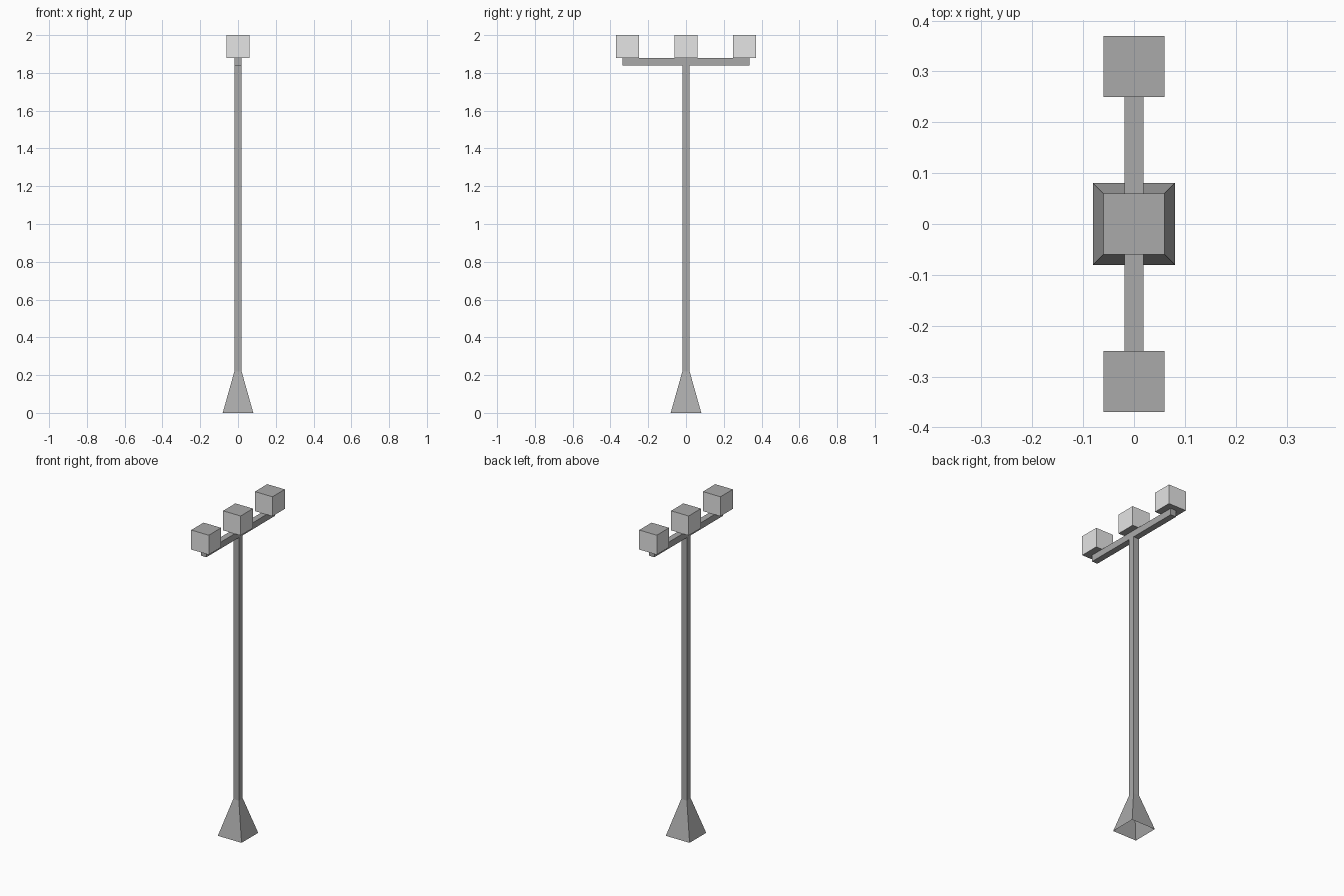
import bpy, bmesh

if "Cube" in bpy.data.objects:
    bpy.data.objects.remove(bpy.data.objects["Cube"])


def material(name, v):
    m = bpy.data.materials.new(name)
    m.diffuse_color = (v, v, v, 1)
    m.use_nodes = True
    m.node_tree.nodes["Principled BSDF"].inputs["Base Color"].default_value = m.diffuse_color
    return m


metal = material("grey metal", 0.40)
glass = material("pale lamp glass", 0.78)


def finish(name, bm, mats):
    me = bpy.data.meshes.new(name)
    bm.to_mesh(me)
    bm.free()
    for m in mats:
        me.materials.append(m)
    ob = bpy.data.objects.new(name, me)
    bpy.context.collection.objects.link(ob)


def box(name, size, centre, mats, side_index=0):
    bm = bmesh.new()
    bmesh.ops.create_cube(bm, size=1)
    bmesh.ops.scale(bm, vec=size, verts=bm.verts)
    bmesh.ops.translate(bm, vec=centre, verts=bm.verts)
    bm.normal_update()
    for f in bm.faces:
        if abs(f.normal.z) < 0.5:
            f.material_index = side_index
    finish(name, bm, mats)


# post: square tube flaring into a hollow pyramid foot, open underneath
bm = bmesh.new()
rings = []
for half, z in ((0.081, 0), (0.019, 0.22), (0.019, 1.84)):
    rings.append([bm.verts.new((sx * half, sy * half, z))
                  for sx, sy in ((-1, -1), (1, -1), (1, 1), (-1, 1))])
for a, b in zip(rings, rings[1:]):
    for i in range(4):
        j = (i + 1) % 4
        bm.faces.new((a[i], a[j], b[j], b[i]))
finish("post", bm, [metal])

# crossbar
box("crossbar", (0.038, 0.67, 0.04), (0, 0, 1.86), [metal])

# lamps: pale sides, metal top and bottom
for name, y in (("front_lamp", -0.31), ("middle_lamp", 0), ("back_lamp", 0.31)):
    box(name, (0.12, 0.12, 0.12), (0, y, 1.94), [metal, glass], 1)
